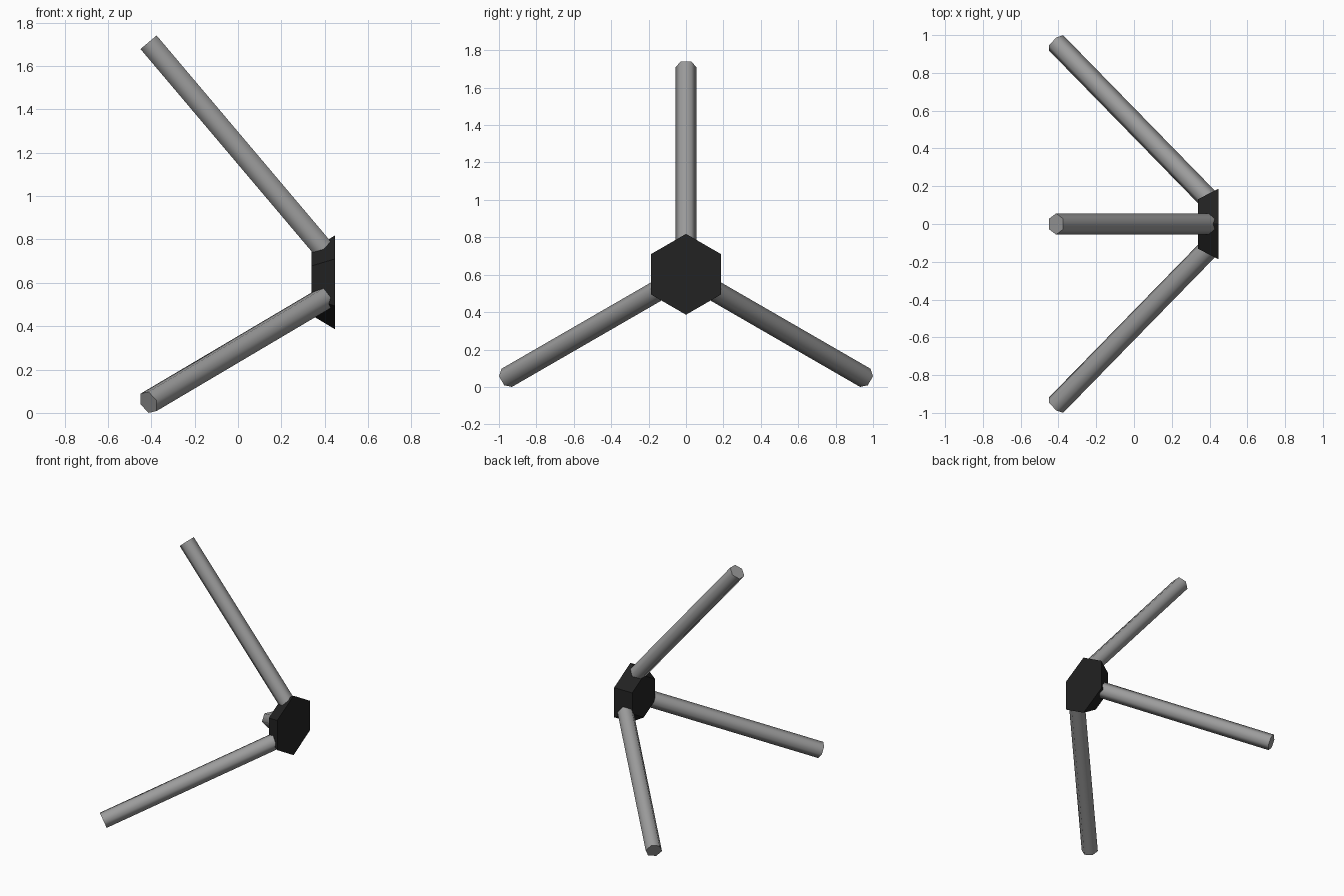
import bpy, bmesh, math
from mathutils import Vector, Matrix

if "Cube" in bpy.data.objects:
    bpy.data.objects.remove(bpy.data.objects["Cube"])

HUB_Z = 0.602


def material(name, rgb):
    m = bpy.data.materials.new(name)
    m.diffuse_color = (*rgb, 1)
    m.use_nodes = True
    m.node_tree.nodes["Principled BSDF"].inputs["Base Color"].default_value = m.diffuse_color
    return m


grey = material("grey metal", (0.33, 0.33, 0.33))
black = material("black plastic", (0.016, 0.016, 0.016))


def hex_prism(name, rings, mat):
    """Loft six-sided rings: (centre, first axis, second axis, radius)."""
    bm = bmesh.new()
    loops = []
    for c, u, v, r in rings:
        loops.append([bm.verts.new(c + r * (math.cos(i * math.pi / 3) * u +
                                            math.sin(i * math.pi / 3) * v))
                      for i in range(6)])
    for a, b in zip(loops, loops[1:]):
        for i in range(6):
            j = (i + 1) % 6
            bm.faces.new((a[i], a[j], b[j], b[i]))
    bm.faces.new(loops[0])
    bm.faces.new(loops[-1])
    bmesh.ops.recalc_face_normals(bm, faces=bm.faces)
    me = bpy.data.meshes.new(name)
    bm.to_mesh(me)
    bm.free()
    me.materials.append(mat)
    ob = bpy.data.objects.new(name, me)
    bpy.context.collection.objects.link(ob)
    return ob


# Tapered hexagonal hub, wide face towards +x
Y, Z = Vector((0, 1, 0)), Vector((0, 0, 1))
hex_prism("hub", [(Vector((0.34, 0, HUB_Z)), Z, Y, 0.152),
                  (Vector((0.447, 0, HUB_Z)), Z, Y, 0.216)], black)

# Three splayed hexagonal rods, 120 degrees apart around the x axis
outer = Vector((-0.4125, 0, 1.107))
inner = Vector((0.40, 0, 0.146))
along = (outer - inner).normalized()
across = along.cross(Y)
for k in range(3):
    rot = Matrix.Rotation(k * math.tau / 3, 3, 'X')
    base = Vector((0, 0, HUB_Z))
    rod = hex_prism(f"leg_{k + 1}", [(base + rot @ p, rot @ Y, rot @ across, 0.056)
                                     for p in (inner, outer)], grey)
    bpy.ops.object.select_all(action='DESELECT')
    rod.select_set(True)
    bpy.context.view_layer.objects.active = rod
    bpy.ops.object.shade_smooth_by_angle(angle=math.radians(65))
